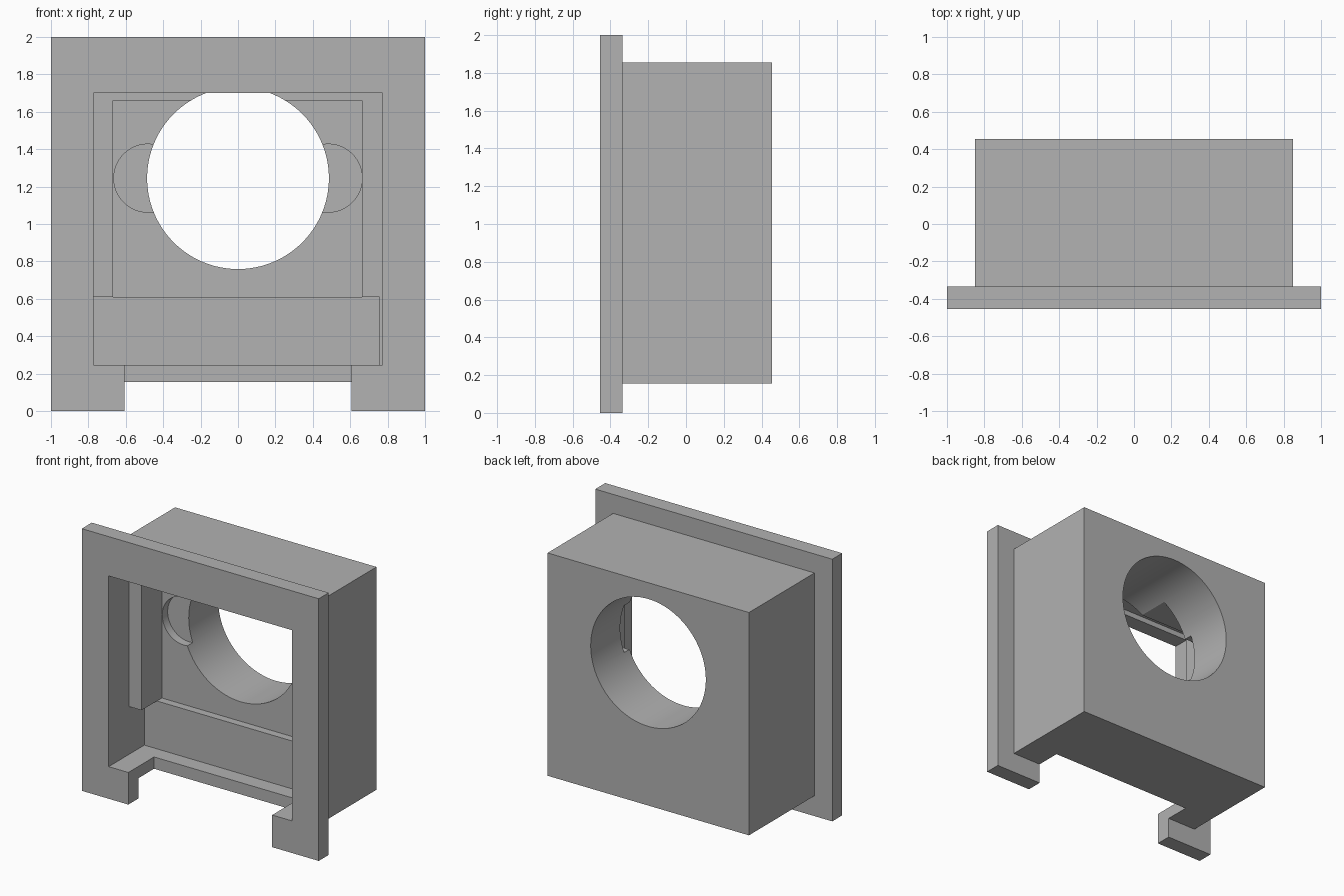
import bpy
import math

cube = bpy.data.objects.get("Cube")
if cube:
    bpy.data.objects.remove(cube, do_unlink=True)

grey = bpy.data.materials.new("plain grey")
grey.use_nodes = True
COLOUR = (0.445, 0.445, 0.445, 1)
grey.diffuse_color = COLOUR
grey.node_tree.nodes["Principled BSDF"].inputs["Base Color"].default_value = COLOUR


def box(name, x, y, z):
    """Box from (min, max) ranges."""
    bpy.ops.mesh.primitive_cube_add(size=1, location=[sum(r) / 2 for r in (x, y, z)])
    ob = bpy.context.object
    ob.name = name
    ob.scale = [r[1] - r[0] for r in (x, y, z)]
    bpy.ops.object.transform_apply(location=True, rotation=True, scale=True)
    ob.data.materials.append(grey)
    return ob


def cylinder(name, x, z, radius, y):
    """Cylinder running front to back."""
    bpy.ops.mesh.primitive_cylinder_add(
        vertices=96, radius=radius, depth=y[1] - y[0],
        location=(x, sum(y) / 2, z), rotation=(math.pi / 2, 0, 0))
    ob = bpy.context.object
    ob.name = name
    bpy.ops.object.transform_apply(location=True, rotation=True, scale=True)
    ob.data.materials.append(grey)
    return ob


def cut(target, cutter):
    cutter.hide_render = True
    mod = target.modifiers.new("cut", 'BOOLEAN')
    mod.operation = 'DIFFERENCE'
    mod.solver = 'EXACT'
    mod.object = cutter
    bpy.ops.object.select_all(action='DESELECT')
    bpy.context.view_layer.objects.active = target
    target.select_set(True)
    bpy.ops.object.modifier_apply(modifier=mod.name)
    bpy.data.objects.remove(cutter, do_unlink=True)


FRONT, JOINT, BACK = -0.455, -0.335, 0.455
NOTCH = (-0.607, 0.607)

# Front flange with window and foot notch
flange = box("front_flange", (-1, 1), (FRONT, JOINT), (0, 2))
cut(flange, box("window", (-0.773, 0.773), (-0.6, -0.2), (0.245, 1.70)))
cut(flange, box("foot_gap", NOTCH, (-0.6, -0.2), (-0.1, 0.4)))

# Housing with stepped pockets
housing = box("housing", (-0.85, 0.85), (JOINT, BACK), (0.155, 1.855))
cut(housing, box("entry_pocket", (-0.773, 0.773), (-0.6, -0.21), (0.245, 1.74)))
cut(housing, box("lower_pocket", (-0.773, 0.757), (-0.3, -0.025), (0.245, 0.61)))
cut(housing, box("upper_pocket", (-0.667, 0.663), (-0.3, 0.035), (0.61, 1.66)))
cut(housing, box("floor_notch", NOTCH, (-0.6, -0.145), (0.0, 0.4)))

# Round finger recesses beside the main bore
for side in (-1, 1):
    cut(housing, cylinder("side_recess", side * 0.482, 1.245, 0.182, (-0.1, 0.10)))
cut(housing, cylinder("main_bore", 0, 1.245, 0.486, (-0.3, 0.6)))

for ob in (flange, housing):
    bpy.ops.object.select_all(action='DESELECT')
    bpy.context.view_layer.objects.active = ob
    ob.select_set(True)
    bpy.ops.object.shade_smooth_by_angle(angle=math.radians(30))
